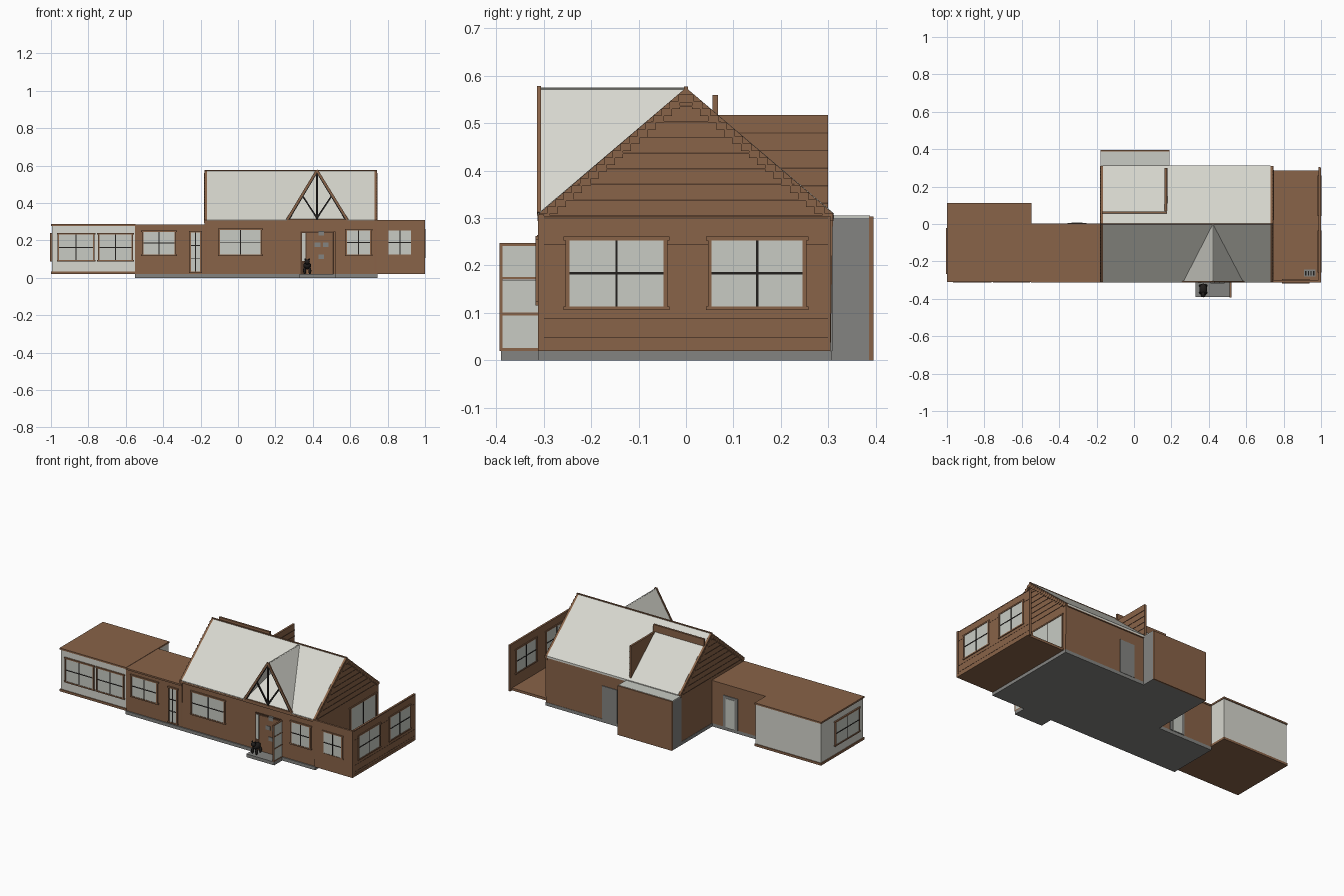
import bpy, math
from mathutils import Vector

if "Cube" in bpy.data.objects:
    bpy.data.objects.remove(bpy.data.objects["Cube"])


def material(name, *rgb):
    m = bpy.data.materials.new(name)
    m.use_nodes = True
    m.diffuse_color = (*rgb, 1)
    m.node_tree.nodes["Principled BSDF"].inputs["Base Color"].default_value = (*rgb, 1)
    return m


BROWN = material("brown wood", .25, .125, .065)
DARK = material("dark brown line", .09, .045, .025)
LIGHT = material("light roof grey", .68, .68, .62)
GLASS = material("glass grey", .58, .60, .55)
GREY = material("concrete grey", .23, .23, .22)
BLACK = material("near black", .015, .013, .012)


def mesh(name, verts, faces, mat):
    me = bpy.data.meshes.new(name)
    me.from_pydata(verts, [], faces)
    me.materials.append(mat)
    ob = bpy.data.objects.new(name, me)
    bpy.context.collection.objects.link(ob)
    return ob


def extrude(name, pts, lo, hi, axis, mat):
    """Prism of a closed profile, along x (points are y, z) or y (points are x, z)."""
    put = (lambda p, t: (t, p[0], p[1])) if axis == "x" else (lambda p, t: (p[0], t, p[1]))
    n = len(pts)
    area = sum(pts[i - 1][0] * pts[i][1] - pts[i][0] * pts[i - 1][1] for i in range(n))
    if (area > 0) != (axis == "x"):
        pts = pts[::-1]
    verts = [put(p, lo) for p in pts] + [put(p, hi) for p in pts]
    faces = [list(range(n))[::-1], list(range(n, 2 * n))]
    faces += [(i, (i + 1) % n, (i + 1) % n + n, i + n) for i in range(n)]
    return mesh(name, verts, faces, mat)


def box(name, x, y, z, mat):
    pts = [(y[0], z[0]), (y[1], z[0]), (y[1], z[1]), (y[0], z[1])]
    return extrude(name, pts, x[0], x[1], "x", mat)


def panel(name, axis, at, u, z, depth, mat):
    """Upright panel centred on a plane, facing along x or y."""
    d = (at - depth, at + depth)
    return box(name, d, u, z, mat) if axis == "x" else box(name, u, d, z, mat)


def window(name, axis, at, u, z, depth=.006, frame=BROWN, cols=2, rows=2):
    """Pane with surround and glazing bars, showing on both sides of the wall."""
    f, b = .008, .0025
    panel(name + "_glass", axis, at, u, z, depth, GLASS)
    for i, e in enumerate(u):
        panel(name + f"_jamb_{i}", axis, at, (e - f / 2, e + f / 2), z, depth + .003, frame)
    for i, e in enumerate(z):
        panel(name + f"_rail_{i}", axis, at, (u[0] - f, u[1] + f), (e - f / 2, e + f / 2), depth + .003, frame)
    for i in range(1, cols):
        c = u[0] + (u[1] - u[0]) * i / cols
        panel(name + f"_mullion_{i}", axis, at, (c - b, c + b), z, depth + .002, BLACK)
    for i in range(1, rows):
        c = z[0] + (z[1] - z[0]) * i / rows
        panel(name + f"_bar_{i}", axis, at, u, (c - b, c + b), depth + .002, BLACK)


def beam(name, a, b, w, mat, y=(-.314, -.306)):
    """Straight beam between two points of the front plane."""
    a, b = Vector(a), Vector(b)
    n = (b - a).orthogonal().normalized() * w / 2
    extrude(name, [a + n, b + n, b - n, a - n], y[0], y[1], "y", mat)


FRONT, EAVE, RIDGE = -.305, .31, .575

# Foundations and porch step
box("main_foundation", (-.18, .745), (-.312, .307), (0, .02), GREY)
box("link_foundation", (-.55, -.18), (-.312, 0), (0, .02), GREY)
box("porch_step", (.33, .52), (-.39, -.312), (0, .02), GREY)

# Main house and its gable ends
house = [(FRONT, .02), (.305, .02), (.305, EAVE - .01), (0, RIDGE - .016), (FRONT, EAVE - .01)]
extrude("main_walls", house, -.165, .735, "x", BROWN)
gable = [(FRONT, .02), (.305, .02), (.31, EAVE), (0, RIDGE), (-.31, EAVE)]
for name, lo in (("gable_wall_right", -.178), ("gable_wall_left", .73)):
    extrude(name, gable, lo, lo + .013, "x", BROWN)
    # Stepped verge and board lines
    out = lo - .004 if lo < 0 else lo + .013
    steps = 18
    for i in range(steps):
        z = EAVE + (RIDGE - EAVE) * i / steps
        y = .31 * (1 - i / steps)
        for s in (-1, 1):
            box(f"{name}_verge_step", (out, out + .004), sorted((s * y, s * (y - .022))),
                (z - .016, z), BROWN)
    for i in range(8):
        z = .305 + i * .033
        half = min(.3, .31 * (RIDGE - z) / (RIDGE - EAVE)) - .01
        box(f"{name}_board_line", (out + .001, out + .003), (-half, half), (z - .0015, z + .0015), DARK)

# Main roof
for name, s in (("front_roof", -1), ("back_roof", 1)):
    extrude(name, [(s * .312, EAVE), (0, RIDGE), (0, RIDGE - .012), (s * .312, EAVE - .012)],
            -.165, .73, "x", LIGHT)
box("ridge_cap", (-.178, .743), (-.004, .004), (RIDGE - .008, RIDGE + .002), BROWN)
box("front_eave_board", (-.178, .743), (-.313, -.305), (EAVE - .016, EAVE - .004), BROWN)
box("back_eave_board", (-.178, .743), (.303, .311), (EAVE - .016, EAVE - .004), BROWN)

# Front dormer with open truss
apex, left, right = (.422, RIDGE), (.585, EAVE), (.262, EAVE)
for name, foot in (("dormer_roof_left", left), ("dormer_roof_right", right)):
    top = [(apex[0], -.31, RIDGE), (apex[0], 0, RIDGE), (foot[0], -.31, EAVE)]
    ob = mesh(name, top, [(0, 1, 2) if foot is right else (0, 2, 1)], LIGHT)
    ob.modifiers.new("thickness", "SOLIDIFY").thickness = .004
    beam(name + "_rafter", apex, foot, .012, BROWN)
    mid = ((apex[0] + foot[0]) / 2, (RIDGE + EAVE) / 2)
    beam(name + "_inner_rafter", (apex[0], RIDGE - .012), (foot[0] * .94 + apex[0] * .06, EAVE), .006, BLACK)
    beam(name + "_strut", mid, (apex[0], EAVE + .01), .008, BLACK)
beam("truss_post", (apex[0], EAVE), apex, .010, BLACK)
beam("truss_tie", right, left, .010, BROWN)

# Back dormer walls above the roof
box("back_dormer_side_wall", (.164, .176), (.06, .3), (.29, .517), BROWN)
box("back_dormer_rear_wall", (-.17, .176), (.056, .068), (.45, .56), BROWN)
box("back_dormer_edge", (-.17, -.162), (.06, .3), (.29, .32), BROWN)
for i in range(5):
    z = .33 + i * .037
    box("back_dormer_board_line", (.176, .178), (.065, .3), (z, z + .003), DARK)

# Rear bay
box("rear_bay", (-.18, .19), (.3, .386), (0, .3), GREY)
box("rear_bay_wall", (-.18, .19), (.386, .395), (0, .303), BROWN)
box("rear_bay_roof", (-.18, .19), (.308, .388), (.3, .305), GLASS)

# Link wing
box("link_walls", (-.55, -.17), (FRONT, 0), (.02, .28), BROWN)
box("link_roof", (-.55, -.17), (-.312, .003), (.275, .285), BROWN)

# Far wing
box("far_walls", (-.995, -.55), (FRONT, .107), (.03, .277), LIGHT)
box("far_floor", (-1, -.547), (-.31, .112), (.02, .034), BROWN)
box("far_roof", (-1, -.547), (-.31, .112), (.277, .287), BROWN)

# Open wing: floor, front wall and end wall
box("open_wing_floor", (.74, 1), (-.31, .287), (.02, .035), BROWN)
box("open_wing_front_wall", (.74, 1), (-.312, -.3), (.02, .308), BROWN)
box("open_wing_end_wall", (.986, .998), (-.31, .305), (.02, .304), BROWN)
for z in (.048, .088, .244, .3):
    box("end_wall_board_line", (.997, .999), (-.305, .3), (z - .001, z + .001), DARK)
box("floor_vent", (.91, .97), (-.282, -.244), (.035, .039), GREY)
for i in range(4):
    box("vent_slot", (.915 + i * .014, .922 + i * .014), (-.276, -.25), (.039, .041), BLACK)

# Windows and doors
for name, u, z in (("far_window_right", (-.96, -.77), (.09, .235)),
                   ("far_window_left", (-.745, -.565), (.09, .235)),
                   ("link_window", (-.51, -.335), (.12, .25)),
                   ("hall_window", (-.1, .125), (.12, .26)),
                   ("study_window", (.58, .71), (.12, .258))):
    window(name, "y", FRONT, u, z)
window("open_wing_front_window", "y", -.306, (.8, .93), (.12, .258), .008)
window("far_end_window", "x", -.995, (-.26, -.03), (.09, .235))
for name, u in (("end_window_front", (-.25, -.043)), ("end_window_back", (.05, .25))):
    window(name, "x", .992, u, (.11, .257), .008)
window("garden_doors", "x", .74, (.03, .28), (.03, .25), .006, rows=1)
window("link_front_door", "y", FRONT, (-.255, -.2), (.03, .245), rows=3, cols=2)
panel("link_back_door", "y", 0, (-.355, -.255), (.02, .215), .005, GREY)
panel("link_back_door_pane", "y", 0, (-.335, -.275), (.02, .2), .007, GLASS)
panel("back_door", "y", .305, (.255, .357), (.02, .225), .004, GREY)

# Porch: glazed screen, door and post
for i in range(3):
    z = .022 + i * .075
    box(f"porch_screen_pane_{i}", (.512, .518), (-.388, -.31), (z, z + .072), GLASS)
    box(f"porch_screen_rail_{i}", (.51, .52), (-.392, -.31), (z - .002, z + .004), BROWN)
box("porch_screen_top", (.51, .52), (-.392, -.31), (.241, .247), BROWN)
box("porch_screen_post", (.51, .52), (-.393, -.387), (.02, .247), BROWN)
box("porch_door_frame", (.335, .51), (-.311, -.305), (.02, .248), DARK)
box("porch_door", (.365, .505), (-.314, -.305), (.02, .24), BROWN)
box("porch_door_sidelight", (.343, .36), (-.315, -.305), (.09, .24), GLASS)
for x, z in ((.41, .165), (.455, .165), (.43, .1), (.43, .225)):
    box("porch_door_fitting", (x, x + .03), (-.317, -.305), (z, z + .024), GREY)


# Animal figure on the step
def lump(name, loc, scale):
    bpy.ops.mesh.primitive_uv_sphere_add(segments=12, ring_count=8, location=loc)
    ob = bpy.context.object
    ob.name, ob.scale = name, scale
    ob.data.materials.append(BLACK)
    bpy.ops.object.shade_smooth()


lump("animal_body", (.37, -.348, .065), (.021, .03, .02))
lump("animal_head", (.37, -.378, .085), (.014, .014, .014))
for s in (-1, 1):
    lump("animal_ear", (.37 + s * .01, -.374, .098), (.005, .004, .006))
    for y in (-.367, -.33):
        lump("animal_leg", (.37 + s * .014, y, .038), (.008, .008, .019))
